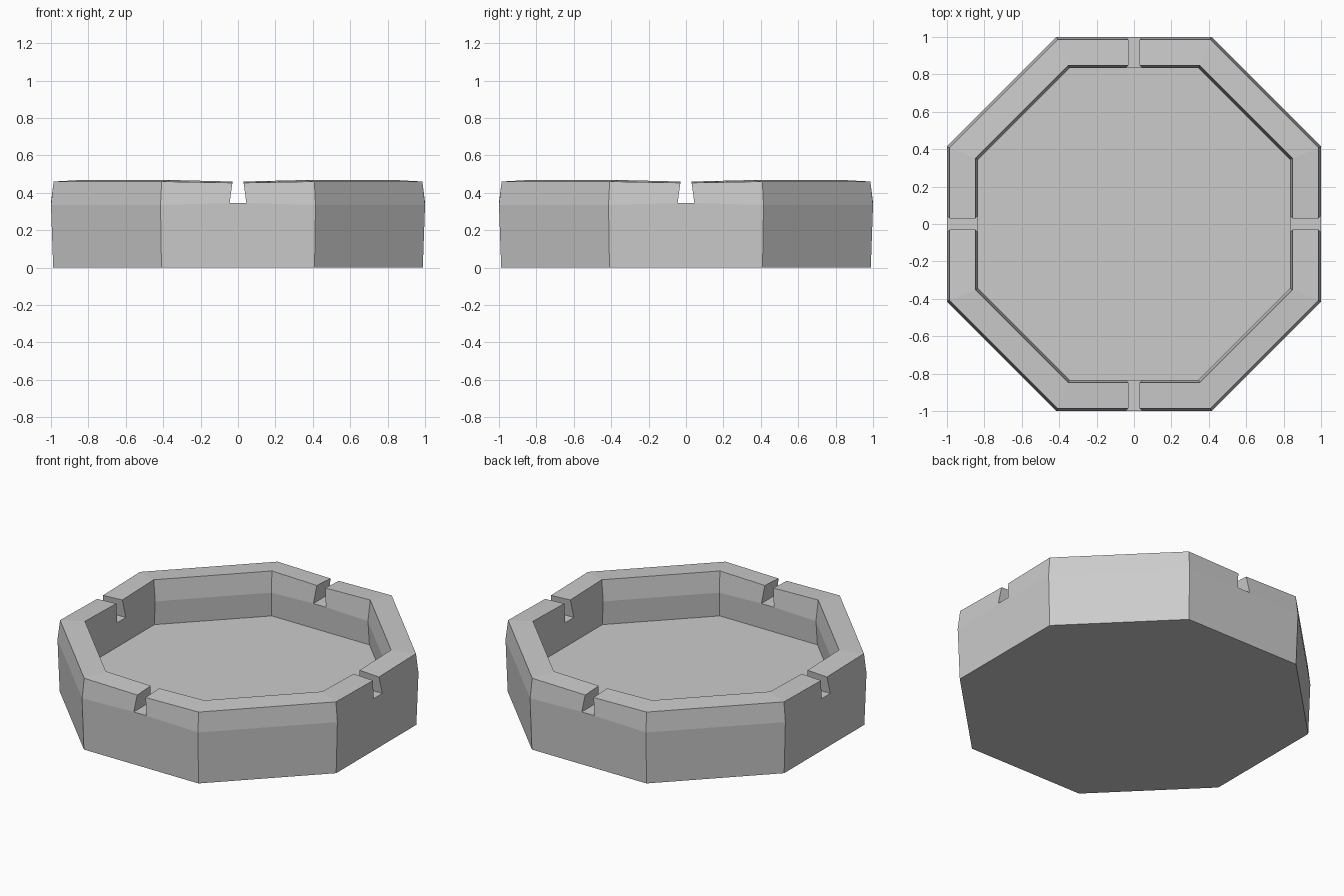
import bpy, bmesh, math

if "Cube" in bpy.data.objects:
    bpy.data.objects.remove(bpy.data.objects["Cube"])

# Wall section: (apothem, corner height, height at notch, notch half width)
LEVELS = [
    (0.988, 0.0, 0.0, 0.045),     # outer bottom
    (1.0, 0.335, 0.345, 0.045),   # outer waist
    (0.986, 0.46, 0.453, 0.03),   # outer rim
    (0.848, 0.468, 0.46, 0.03),   # inner rim
    (0.833, 0.335, 0.345, 0.045), # inner waist
    (0.843, 0.18, 0.18, 0.045),   # inner floor
]
T = math.tan(math.pi / 8)


def ring(bm, apothem, z_corner, z_notch, half):
    """Octagon with two extra points on each of the four notched sides."""
    verts = []
    for q in range(4):
        c, s = round(math.cos(q * math.pi / 2)), round(math.sin(q * math.pi / 2))
        for y, z in ((-apothem * T, z_corner), (-half, z_notch),
                     (half, z_notch), (apothem * T, z_corner)):
            verts.append(bm.verts.new((apothem * c - y * s, apothem * s + y * c, z)))
    return verts


bm = bmesh.new()
rings = [ring(bm, *lv) for lv in LEVELS]
n = 16

# Walls and rim, left open where the notches are
for k in range(5):
    for i in range(n):
        if i % 4 == 1 and k in (1, 2, 3):
            continue
        j = (i + 1) % n
        bm.faces.new((rings[k][i], rings[k][j], rings[k + 1][j], rings[k + 1][i]))

# Notch floors and cheeks
for i in range(1, n, 4):
    bm.faces.new((rings[1][i], rings[1][i + 1], rings[4][i + 1], rings[4][i]))
    for m in (i, i + 1):
        bm.faces.new([rings[k][m] for k in (1, 2, 3, 4)])

# Underside and bowl floor
bm.faces.new(rings[0])
bm.faces.new(rings[5])
bmesh.ops.recalc_face_normals(bm, faces=bm.faces[:])

mesh = bpy.data.meshes.new("octagonal_tray")
bm.to_mesh(mesh)
bm.free()
bpy.context.collection.objects.link(bpy.data.objects.new("octagonal_tray", mesh))
